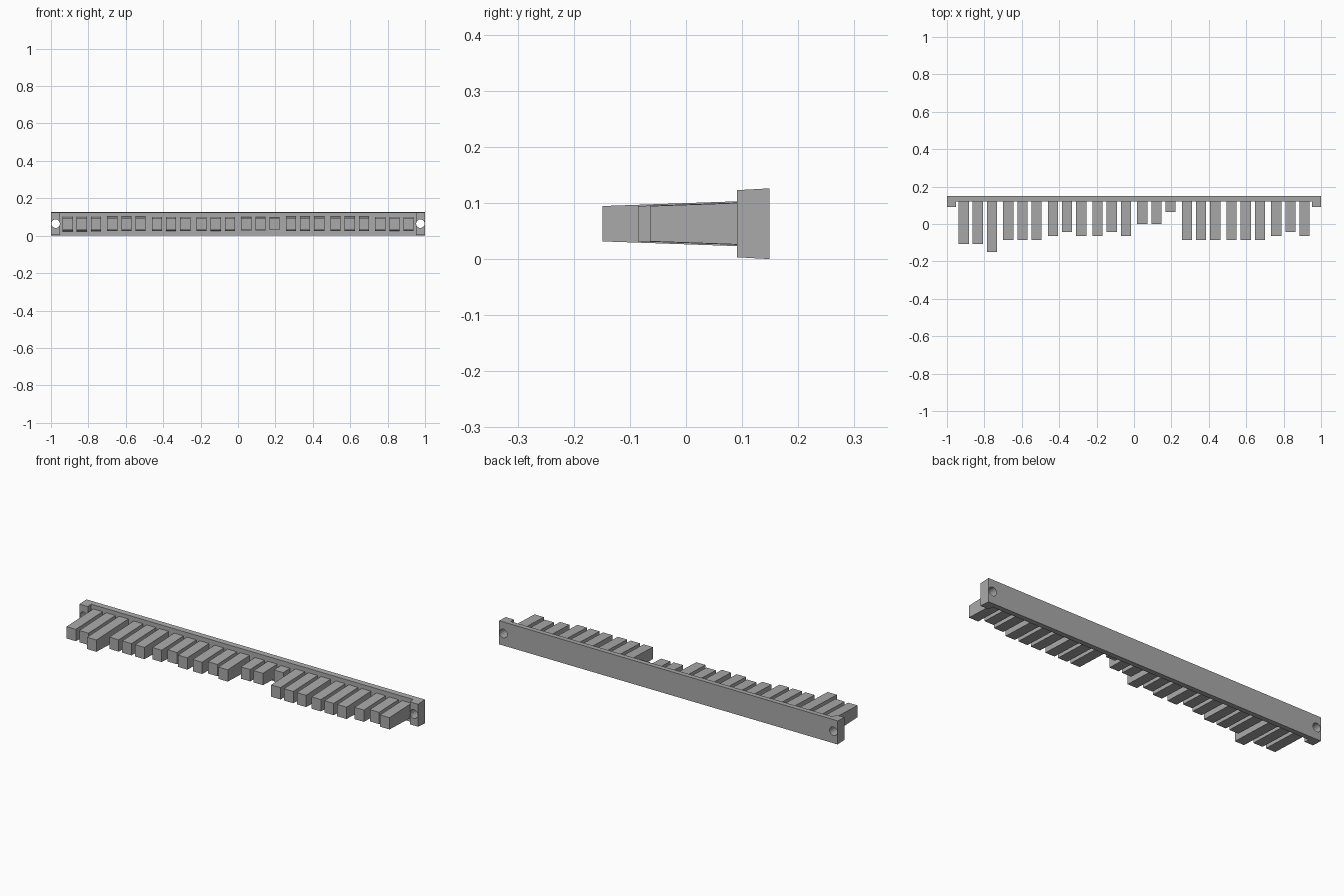
import bpy, bmesh, math
from mathutils import Matrix

if "Cube" in bpy.data.objects:
    bpy.data.objects.remove(bpy.data.objects["Cube"], do_unlink=True)

grey = bpy.data.materials.new("mid grey")
grey.use_nodes = True
colour = (0.4, 0.4, 0.4, 1)
grey.diffuse_color = colour
grey.node_tree.nodes["Principled BSDF"].inputs["Base Color"].default_value = colour

BACK, FACE, PAD = 0.149, 0.12, 0.091   # depth of rail back, rail face, end pads
STEP = 0.0213                          # tooth length increment
MID = 0.064


def add_object(name, bm):
    bmesh.ops.recalc_face_normals(bm, faces=bm.faces)
    mesh = bpy.data.meshes.new(name)
    bm.to_mesh(mesh)
    bm.free()
    mesh.materials.append(grey)
    obj = bpy.data.objects.new(name, mesh)
    bpy.context.collection.objects.link(obj)
    return obj


def drafted_prism(name, outline, half_height):
    """Plan outline extruded in z, with a height that varies with y."""
    bm = bmesh.new()
    base = bm.faces.new([bm.verts.new((x, y, -1)) for x, y in outline])
    top = bmesh.ops.extrude_face_region(bm, geom=[base])["geom"]
    for v in top:
        if isinstance(v, bmesh.types.BMVert):
            v.co.z = 1
    for v in bm.verts:
        v.co.z = MID - 0.001 + v.co.z * half_height(v.co.y)
    return add_object(name, bm)


# Rail with a raised pad at each end
half = [(1, BACK), (1, PAD), (0.951, PAD), (0.951, FACE)]
outline = half + [(-x, y) for x, y in reversed(half)]
rail = drafted_prism("rail", outline, lambda y: 0.063 - 0.055 * (BACK - y))

# Screw holes through the pads
bm = bmesh.new()
for side in (-1, 1):
    place = Matrix.Translation((side * 0.975, FACE, MID)) @ Matrix.Rotation(math.pi / 2, 4, "X")
    bmesh.ops.create_cone(bm, cap_ends=True, segments=16, radius1=0.023,
                          radius2=0.023, depth=0.2, matrix=place)
cutter = add_object("hole_cutter", bm)
cutter.hide_render = True
cut = rail.modifiers.new("holes", "BOOLEAN")
cut.operation = "DIFFERENCE"
cut.solver = "EXACT"
cut.object = cutter
bpy.context.view_layer.objects.active = rail
bpy.ops.object.modifier_apply(modifier=cut.name)
bpy.data.objects.remove(cutter, do_unlink=True)

# Teeth in groups of three, each thickening from its tip to the rail
tips = ["557", "444", "323", "323", "00/", "444", "444", "323"]
for g, group in enumerate(tips):
    for i, steps in enumerate(group):
        tip = 3 * STEP if steps == "/" else -int(steps) * STEP
        x = -0.911 + 0.2388 * g + 0.0757 * i
        a, b = x - 0.0275, x + 0.0275
        drafted_prism(f"tooth_{g * 3 + i + 1}",
                      [(a, tip), (b, tip), (b, FACE + 0.002), (a, FACE + 0.002)],
                      lambda y: 0.0315 + 0.035 * (y - tip))
